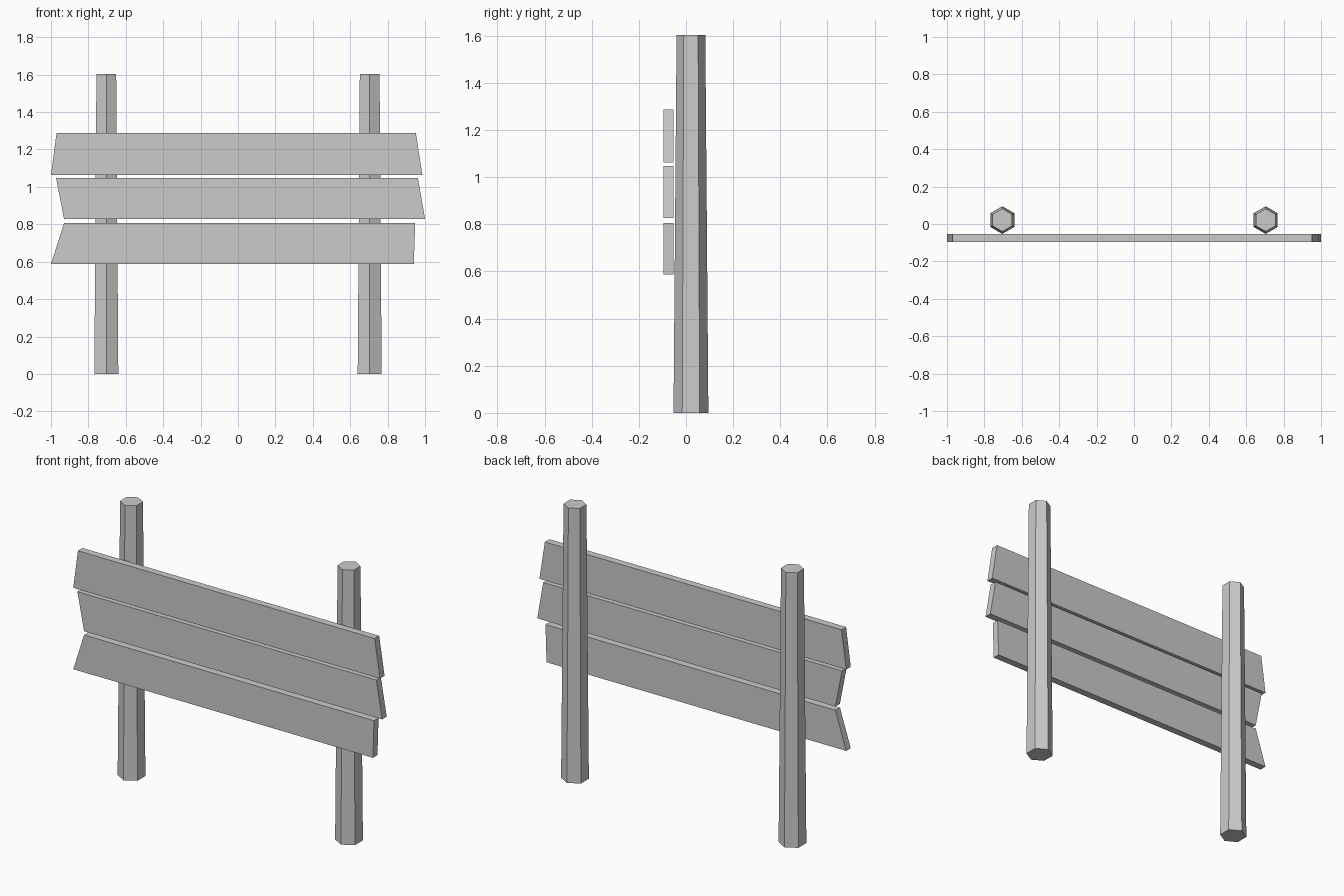
import bpy
import bmesh

cube = bpy.data.objects.get("Cube")
if cube:
    bpy.data.objects.remove(cube, do_unlink=True)

GREY = (0.6, 0.6, 0.6, 1.0)
grey = bpy.data.materials.new("plain grey")
grey.use_nodes = True
grey.diffuse_color = GREY
grey.node_tree.nodes["Principled BSDF"].inputs["Base Color"].default_value = GREY


def add_object(name, bm):
    bmesh.ops.recalc_face_normals(bm, faces=bm.faces)
    mesh = bpy.data.meshes.new(name)
    bm.to_mesh(mesh)
    bm.free()
    mesh.materials.append(grey)
    obj = bpy.data.objects.new(name, mesh)
    bpy.context.collection.objects.link(obj)
    return obj


# Tapered six-sided posts, with one edge facing the planks
POST_HEIGHT = 1.604
for side, x in (("left", 0.704), ("right", -0.704)):
    bm = bmesh.new()
    bmesh.ops.create_cone(bm, cap_ends=True, segments=6, radius1=0.074,
                          radius2=0.061, depth=POST_HEIGHT)
    post = add_object(side + "_post", bm)
    post.location = (x, 0.021, POST_HEIGHT / 2)

# Planks with crooked sawn ends: outline in x and z, extruded in y
FRONT, BACK = -0.095, -0.053
planks = {
    "top_plank": ((-1.0, 1.063), (0.986, 1.063), (0.951, 1.288), (-0.97, 1.288)),
    "middle_plank": ((-0.93, 0.828), (1.0, 0.828), (0.962, 1.048), (-0.973, 1.048)),
    "bottom_plank": ((-1.0, 0.587), (0.94, 0.587), (0.947, 0.806), (-0.93, 0.806)),
}
for name, outline in planks.items():
    bm = bmesh.new()
    face = bm.faces.new([bm.verts.new((x, FRONT, z)) for x, z in outline])
    solid = bmesh.ops.extrude_face_region(bm, geom=[face], use_keep_orig=True)
    moved = [v for v in solid["geom"] if isinstance(v, bmesh.types.BMVert)]
    bmesh.ops.translate(bm, verts=moved, vec=(0, BACK - FRONT, 0))
    add_object(name, bm)
